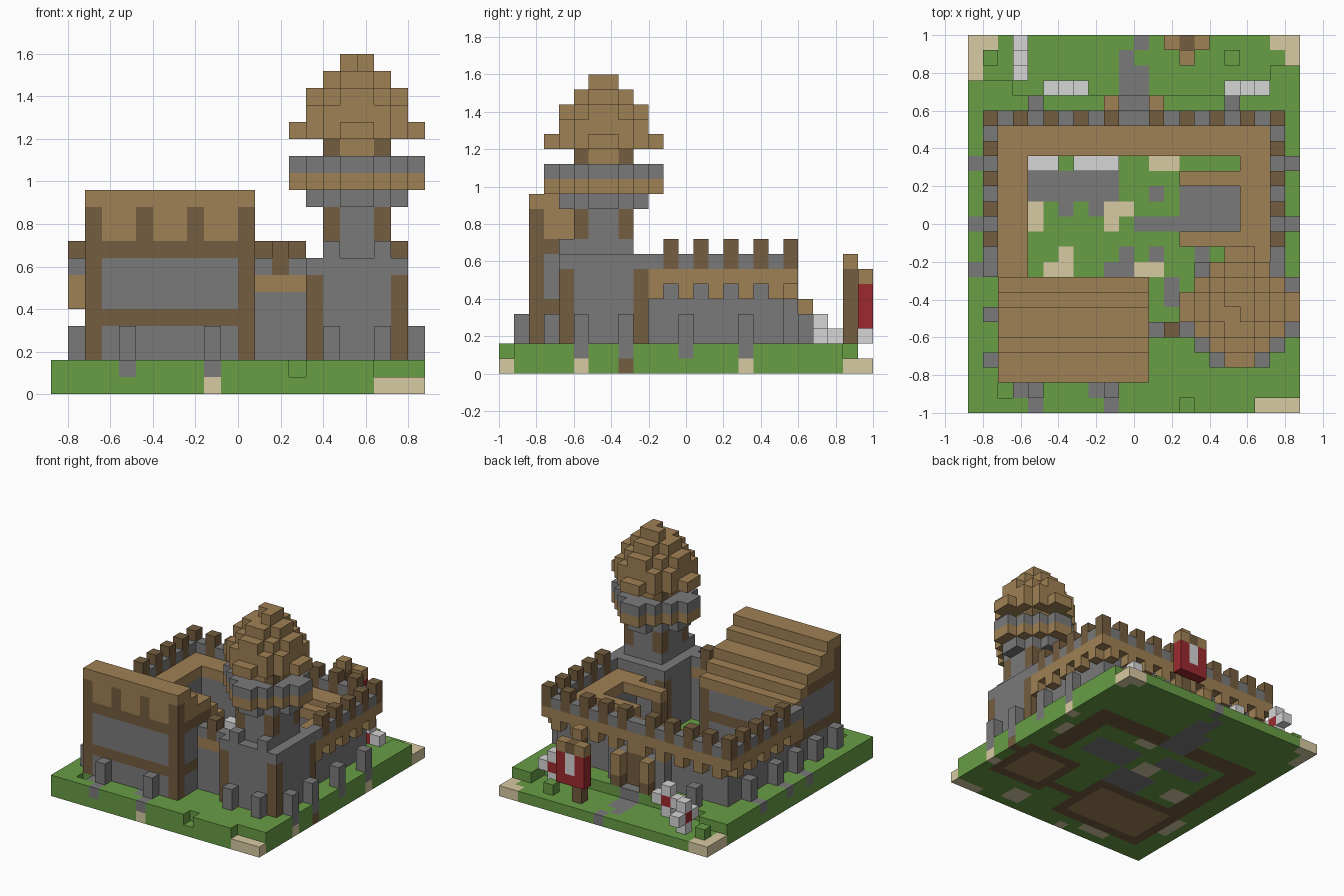
import bpy, bmesh
from mathutils import Vector

if "Cube" in bpy.data.objects:
    bpy.data.objects.remove(bpy.data.objects["Cube"])

UNIT = 0.08
ORIGIN = Vector((-0.88, -1.0, 0.0))
COLOURS = {
    "grass": (0.14, 0.34, 0.06), "stone": (0.195, 0.195, 0.195),
    "timber": (0.35, 0.22, 0.09), "dark_timber": (0.175, 0.11, 0.05),
    "sand": (0.68, 0.59, 0.36), "pale_stone": (0.67, 0.67, 0.67),
    "red_cloth": (0.33, 0.023, 0.028),
}
materials = {}
for label, rgb in COLOURS.items():
    mat = bpy.data.materials.new(label)
    mat.use_nodes = True
    mat.diffuse_color = (*rgb, 1)
    mat.node_tree.nodes["Principled BSDF"].inputs["Base Color"].default_value = (*rgb, 1)
    materials[label] = mat
NAMES = list(COLOURS)

blocks = {}  # grid cell -> (part, colour)


def fill(part, colour, xs, ys, zs):
    """Fill a box of blocks; each range is (start, end)."""
    for i in range(*xs):
        for j in range(*ys):
            for k in range(*zs):
                blocks[i, j, k] = (part, colour)


def one(part, colour, i, j, zs):
    fill(part, colour, (i, i + 1), (j, j + 1), zs)


def carve(xs, ys, zs):
    for i in range(*xs):
        for j in range(*ys):
            for k in range(*zs):
                blocks.pop((i, j, k), None)


def disc(part, colour, r, limit, zs, corner=None):
    """Stepped round tower layer, optionally with corner posts of another colour."""
    for a in range(-r, r):
        for b in range(-r, r):
            dx, dy = abs(a + 0.5), abs(b + 0.5)
            if dx + dy <= limit:
                is_corner = corner and min(dx, dy) > r - 1
                one(part, corner if is_corner else colour, 18 + a, 7 + b, zs)


# Ground slab with lowered back strip and sandy corners
fill("ground", "grass", (0, 22), (0, 25), (0, 2))
carve((0, 22), (21, 25), (1, 2))
fill("ground", "grass", (0, 3), (21, 22), (1, 2))
fill("ground", "grass", (20, 22), (21, 23), (1, 2))
for i, j in ((1, 23), (17, 23)):
    one("ground", "grass", i, j, (1, 2))
carve((19, 22), (0, 1), (1, 2))
carve((14, 15), (0, 1), (1, 2))
carve((2, 3), (1, 2), (1, 2))
for xs, ys in (((19, 22), (0, 1)), ((0, 2), (24, 25)), ((0, 1), (22, 25)),
               ((20, 22), (24, 25)), ((21, 22), (23, 25))):
    fill("ground", "sand", xs, ys, (0, 1))

# Underside foundation marks
for xs, ys in (((2, 4), (9, 19)), ((2, 20), (17, 19)), ((18, 20), (11, 19)),
               ((2, 12), (2, 9)), ((12, 15), (5, 6)), ((15, 21), (4, 10))):
    fill("ground", "dark_timber", xs, ys, (0, 1))
for xs, ys in (((3, 11), (3, 8)), ((16, 20), (5, 9))):
    fill("ground", "timber", xs, ys, (0, 1))
for xs, ys in (((5, 10), (14, 16)), ((8, 12), (9, 12)), ((12, 17), (12, 15)),
               ((9, 12), (17, 21))):
    fill("ground", "stone", xs, ys, (0, 1))
for xs, ys in (((4, 6), (10, 12)), ((9, 11), (12, 14)), ((12, 14), (16, 17)),
               ((5, 8), (1, 2)), ((15, 17), (1, 3)), ((1, 2), (5, 8)), ((20, 21), (13, 15))):
    fill("ground", "sand", xs, ys, (0, 1))

# Courtyard paving and sandy patches
for xs, ys in (((4, 10), (14, 16)), ((6, 7), (13, 15)), ((8, 10), (13, 15)),
               ((9, 11), (9, 10)), ((10, 11), (10, 11)), ((12, 13), (10, 11)),
               ((15, 16), (9, 11)), ((13, 14), (7, 9)), ((11, 15), (12, 13)),
               ((12, 13), (14, 15)), ((14, 18), (12, 15))):
    fill("paving", "stone", xs, ys, (1, 2))
for xs, ys in (((4, 5), (12, 14)), ((9, 11), (13, 14)), ((9, 10), (12, 13)),
               ((5, 7), (9, 10)), ((6, 7), (10, 11)), ((11, 13), (9, 10)),
               ((12, 14), (16, 17))):
    fill("paving", "sand", xs, ys, (1, 2))
fill("paving", "pale_stone", (4, 6), (16, 17), (1, 3))
fill("paving", "pale_stone", (7, 10), (16, 17), (1, 3))

# Winding back path
one("path", "stone", 11, 24, (0, 1))
fill("path", "stone", (10, 11), (21, 24), (0, 1))
fill("path", "stone", (11, 12), (21, 23), (0, 1))
fill("path", "stone", (10, 12), (20, 21), (0, 2))

# Curtain walls and walkway
for xs, ys in (((2, 4), (9, 19)), ((18, 20), (9, 19)), ((2, 20), (17, 19))):
    fill("curtain_wall", "stone", xs, ys, (2, 6))
    fill("walkway", "timber", xs, ys, (6, 7))
fill("walkway", "timber", (17, 18), (10, 12), (6, 7))
fill("walkway", "timber", (17, 18), (15, 16), (6, 7))
for j in (11, 15):
    fill("walkway", "timber", (14, 17), (j, j + 1), (6, 7))
    one("walkway", "dark_timber", 14, j, (2, 6))


# Overhanging parapet with merlons and hanging teeth
def parapet(i, j, merlon):
    one("parapet", "timber", i, j, (6 if merlon else 5, 7))
    if merlon:
        one("parapet", "dark_timber", i, j, (7, 9))
    else:
        one("parapet", "stone", i, j, (7, 8))


for j in range(9, 20):
    parapet(1, j, j % 2 == 1 and j > 9)
    if j > 9:
        parapet(20, j, j % 2 == 1)
for i in range(2, 11):
    for column in (i, 21 - i):
        parapet(column, 19, i % 2 == 1)

# Front wall between hall and tower
fill("front_wall", "stone", (12, 15), (5, 6), (2, 6))
fill("front_wall", "timber", (12, 15), (5, 6), (6, 7))
fill("front_wall", "stone", (12, 15), (5, 6), (7, 8))
one("front_wall", "dark_timber", 13, 5, (7, 9))

# Gate with posts
fill("gate", "stone", (8, 14), (19, 20), (2, 5))
fill("gate", "dark_timber", (10, 12), (19, 20), (2, 5))
for i in (9, 12):
    one("gate_post", "dark_timber", i, 20, (2, 3))
    one("gate_post", "timber", i, 20, (3, 5))

# Hall: framed walls under a stepped roof
ROOF = {2: 12, 3: 12, 4: 11, 5: 10, 6: 10, 7: 9, 8: 8}
for j, top in ROOF.items():
    for i in range(2, 12):
        end_x, end_y = i in (2, 11), j in (2, 8)
        for k in range(2, top):
            post = (end_x and end_y) or (j == 2 and i in (5, 8) and k > 8)
            beam = k in (4, 8)
            if k == top - 1:
                colour = "timber"
            elif post or beam:
                colour = "dark_timber"
            else:
                colour = "timber" if k > 8 else "stone"
            blocks[i, j, k] = ("hall_roof" if k == top - 1 else "hall", colour)

# Round tower, from foot to lantern
disc("tower_base", "stone", 3, 5, (2, 7), corner="dark_timber")
disc("tower_base", "stone", 3, 5, (7, 8))
for i in (16, 19):
    one("tower_base", "stone", i, 4, (8, 9))
disc("tower_shaft", "stone", 2, 3, (8, 9))
disc("tower_shaft", "stone", 2, 3, (9, 11), corner="dark_timber")
disc("tower_gallery", "stone", 3, 3, (11, 12))
disc("tower_gallery", "timber", 4, 4, (12, 13))
disc("tower_gallery", "stone", 4, 4, (13, 14))
carve((16, 20), (5, 9), (13, 14))
disc("tower_lantern", "timber", 2, 3, (13, 15), corner="dark_timber")

# Beehive roof: each column is lower the further it is from the middle
for a in range(-4, 4):
    for b in range(-4, 4):
        dx, dy = abs(a + 0.5), abs(b + 0.5)
        if dx + dy <= 4:
            top = 16 if max(dx, dy) > 3 else 21 - int(dx + dy)
            one("tower_roof", "timber", 18 + a, 7 + b, (15, top))
carve((17, 18), (6, 7), (19, 20))

# Buttress posts and the stained ground beside them
for j in (3, 6, 9, 12, 16):
    one("buttress", "stone", 1, j, (2, 4))
for j in (5, 8, 12, 16):
    one("buttress", "stone", 21, j, (1, 4))
    if j != 12:
        one("ground", "dark_timber" if j == 8 else "sand", 21, j, (0, 1))
for j in (9, 12, 16):
    one("ground", "stone", 0, j, (1, 2))
for i in (4, 9):
    one("buttress", "stone", i, 1, (1, 4))
    one("ground", "stone", i, 0, (1, 2))
    one("ground", "stone", i - 1, 1, (1, 2))
one("ground", "sand", 9, 0, (0, 1))
for i in (16, 19):
    one("buttress", "stone", i, 3, (1, 4))
for i in (4, 17):
    one("buttress", "stone", i, 20, (1, 4))


# Pale crosses with red hearts standing behind the wall
def cross(i, j, along_x):
    for step in (-1, 0, 1):
        one("cross", "pale_stone", i + step * along_x, j + step * (not along_x), (2, 3))
    one("cross", "pale_stone", i, j, (1, 4))
    one("cross", "red_cloth", i, j, (2, 3))


cross(3, 23, False)
cross(6, 21, True)
cross(18, 21, True)

# Banner on a pole
one("banner_pole", "dark_timber", 14, 23, (1, 7))
one("banner_pole", "timber", 14, 23, (7, 8))
fill("banner_pole", "timber", (13, 16), (24, 25), (6, 7))
one("banner_pole", "dark_timber", 14, 24, (6, 7))
fill("banner", "red_cloth", (13, 16), (24, 25), (3, 6))
one("banner", "pale_stone", 14, 24, (4, 6))

# Turn each part into a mesh showing only its exposed block faces
parts = {}
for cell, (part, colour) in blocks.items():
    parts.setdefault(part, []).append((cell, colour))
for part, cells in parts.items():
    bm = bmesh.new()
    for cell, colour in cells:
        for axis in range(3):
            for side in (0, 1):
                near = list(cell)
                near[axis] += 2 * side - 1
                if tuple(near) in blocks:
                    continue
                corner, u, v = Vector(cell), Vector(), Vector()
                corner[axis] += side
                u[(axis + 1) % 3] = v[(axis + 2) % 3] = 1
                ring = [corner, corner + u, corner + u + v, corner + v]
                if not side:
                    ring.reverse()
                face = bm.faces.new([bm.verts.new(ORIGIN + p * UNIT) for p in ring])
                face.material_index = NAMES.index(colour)
    bmesh.ops.remove_doubles(bm, verts=bm.verts, dist=UNIT / 100)
    mesh = bpy.data.meshes.new(part)
    bm.to_mesh(mesh)
    bm.free()
    for label in NAMES:
        mesh.materials.append(materials[label])
    bpy.context.collection.objects.link(bpy.data.objects.new(part, mesh))
